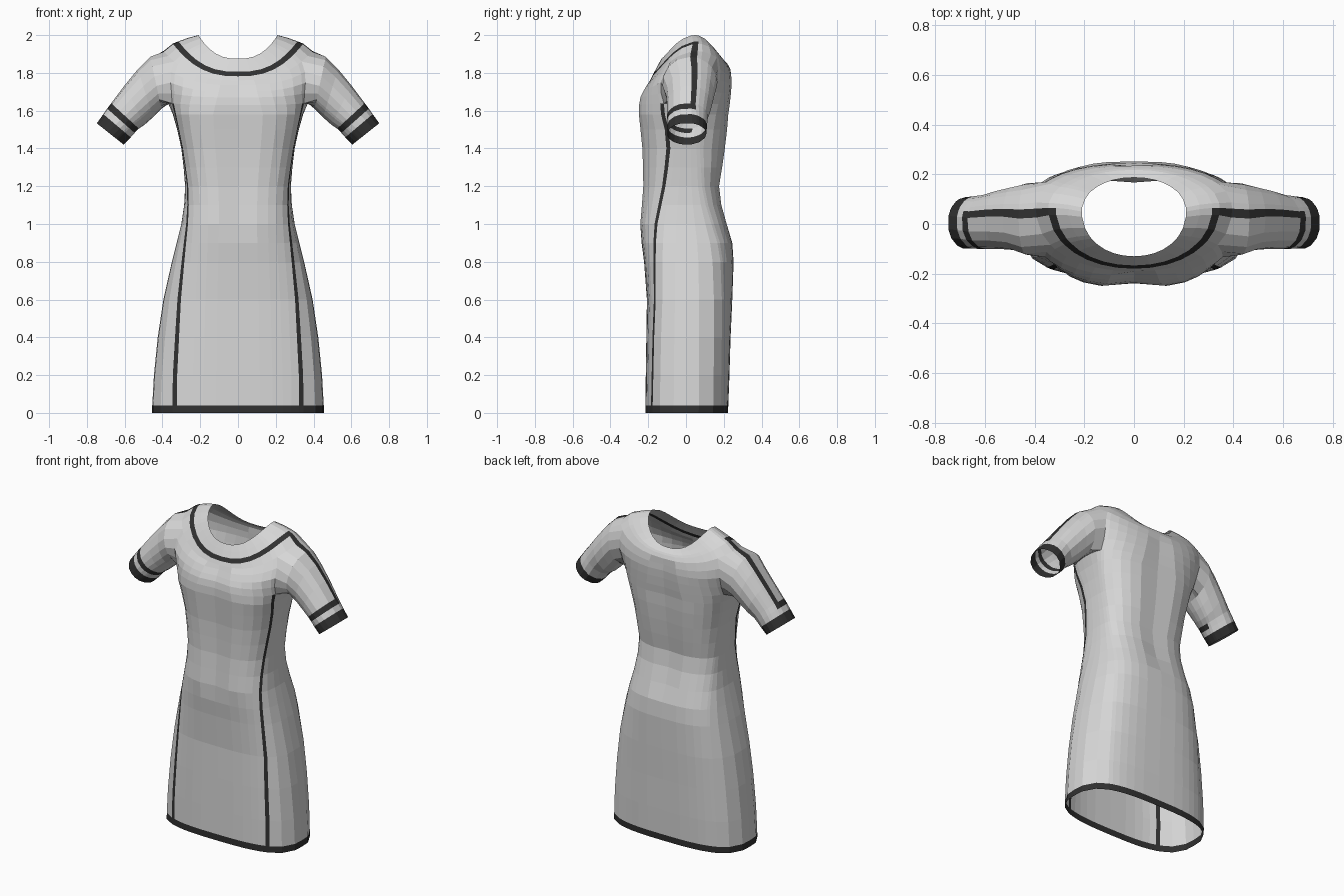
import bpy, bmesh, math
from mathutils import Vector

if "Cube" in bpy.data.objects:
    bpy.data.objects.remove(bpy.data.objects["Cube"])

def material(name, v):
    m = bpy.data.materials.new(name)
    m.diffuse_color = (v, v, v, 1)
    m.use_nodes = True
    m.node_tree.nodes["Principled BSDF"].inputs["Base Color"].default_value = m.diffuse_color
    return m

# Skirt and torso rows: z, half width, front y, back y, side-stripe angle
LOWER = [
    (0.0, .455, -.215, .222, 48), (.04, .454, -.215, .224, 48),
    (.2, .445, -.213, .23, 47), (.4, .425, -.21, .236, 46),
    (.6, .395, -.207, .245, 43), (.8, .35, -.222, .252, 38),
    (.9, .325, -.235, .245, 34), (1.0, .30, -.245, .218, 29),
    (1.1, .285, -.237, .19, 24), (1.2, .28, -.23, .178, 19),
    (1.3, .288, -.232, .195, 15), (1.4, .30, -.236, .21, 12),
    (1.5, .322, -.246, .222, 13), (1.58, .345, -.254, .228, 17)]
# Yoke rows: side z, half width, front z, front y, back z, back y, middle y, angle
UPPER = [
    (1.64, .37, 1.63, -.253, 1.63, .235, .01, 22),
    (1.70, .39, 1.67, -.245, 1.69, .241, .02, 29),
    (1.78, .42, 1.70, -.230, 1.74, .244, .035, 35),
    (1.85, .42, 1.735, -.21, 1.78, .242, .05, 35),
    (1.915, .395, 1.76, -.19, 1.82, .235, .062, 33),
    (1.955, .345, 1.782, -.18, 1.84, .225, .065, 31),
    (1.967, .315, 1.806, -.167, 1.85, .218, .065, 31),
    (1.985, .265, 1.842, -.148, 1.86, .205, .06, 31),
    (2.0, .21, 1.875, -.13, 1.873, .187, .05, 31)]
# Sleeve sections: top x, top z, bottom x, bottom z, front y, back y
SLEEVE = [
    (.465, 1.885, .405, 1.61, -.125, .165), (.53, 1.82, .45, 1.565, -.105, .15),
    (.60, 1.735, .495, 1.525, -.10, .135), (.672, 1.64, .525, 1.505, -.10, .118),
    (.694, 1.612, .547, 1.482, -.10, .115), (.715, 1.583, .567, 1.458, -.10, .112),
    (.75, 1.535, .605, 1.42, -.10, .108)]
N = 36


def angles(s):
    """Column angles around one row; s is the angle of the side stripe."""
    e = s + 5
    q = [0, .2 * s, .65 * s, s] + [e + (90 - e) * k / 5 for k in range(6)]
    return ([q[j] for j in range(9)] + [180 - q[9 - j] for j in range(9)]
            + [180 + q[j] for j in range(9)] + [360 - q[9 - j] for j in range(9)])


def spow(v, p):
    return math.copysign(abs(v) ** p, v)


bm = bmesh.new()

# Body rows
table = [(z, w, z, f, z, b, 0, s, 3.0) for z, w, f, b, s in LOWER]
table += [r + (max(2.1, 2.7 - .12 * i),) for i, r in enumerate(UPPER)]
rows = []
for zs, w, zf, yf, zb, yb, yc, s, p in table:
    ring = []
    for j, deg in enumerate(angles(s)):
        c, sn = math.cos(math.radians(deg)), math.sin(math.radians(deg))
        depth, ze = (yb - yc, zb) if sn >= 0 else (yc - yf, zf)
        if j in (9, 27) and .9 < zs < 1.9:      # slight hollow down the middle
            depth *= .94
        z = ze + (zs - ze) * abs(c) ** 2.5
        ring.append(bm.verts.new((w * spow(c, 2 / p), yc + depth * spow(sn, 2 / p), z)))
    rows.append(ring)

# Body faces, leaving armholes open
A0 = len(LOWER)          # armpit row
A1 = A0 + 4              # top row of the armhole
HOLE = {33, 34, 35, 0, 1, 2, 15, 16, 17, 18, 19, 20}
for r in range(len(rows) - 1):
    for j in range(N):
        if A0 <= r < A1 and j in HOLE:
            continue
        k = (j + 1) % N
        f = bm.faces.new((rows[r][j], rows[r][k], rows[r + 1][k], rows[r + 1][j]))
        hem = r == 0
        side_stripe = j in (21, 32) and r < A0
        neck_stripe = r == A1 + 1 and 18 <= j < 36
        shoulder_stripe = r == A1 and j in (18, 35)
        f.material_index = int(hem or side_stripe or neck_stripe or shoulder_stripe)

# Sleeves grown out of the armholes
for sx, start, stripe in ((1, 33, 13), (-1, 15, 12)):
    cols = [(start + i) % N for i in range(7)]
    loop = [rows[A0][c] for c in cols]
    loop += [rows[r][cols[-1]] for r in range(A0 + 1, A1)]
    loop += [rows[A1][c] for c in reversed(cols)]
    loop += [rows[r][cols[0]] for r in range(A1 - 1, A0, -1)]
    ang = [math.atan2(v.co.y - .03, v.co.z - 1.775) for v in loop]
    prev = loop
    for i, (tx, tz, bx, bz, yf, yb) in enumerate(SLEEVE):
        ring = []
        for a in ang:
            a += .3 * (i + 1) / len(SLEEVE)
            h = math.cos(a) / 2
            ring.append(bm.verts.new((sx * ((tx + bx) / 2 + h * (tx - bx)),
                                      (yf + yb) / 2 + math.sin(a) * (yb - yf) / 2,
                                      (tz + bz) / 2 + h * (tz - bz))))
        n = len(loop)
        for k in range(n):
            f = bm.faces.new((prev[k], prev[(k + 1) % n], ring[(k + 1) % n], ring[k]))
            top_stripe = k == stripe and i <= 4
            half_ring = i == 4 and f.calc_center_median().y < .04
            cuff = i == 6
            f.material_index = int(top_stripe or half_ring or cuff)
        prev = ring

bmesh.ops.recalc_face_normals(bm, faces=bm.faces)
mesh = bpy.data.meshes.new("dress")
bm.to_mesh(mesh)
bm.free()
mesh.materials.append(material("light grey cloth", .68))
mesh.materials.append(material("charcoal trim", .03))
dress = bpy.data.objects.new("dress", mesh)
bpy.context.collection.objects.link(dress)
